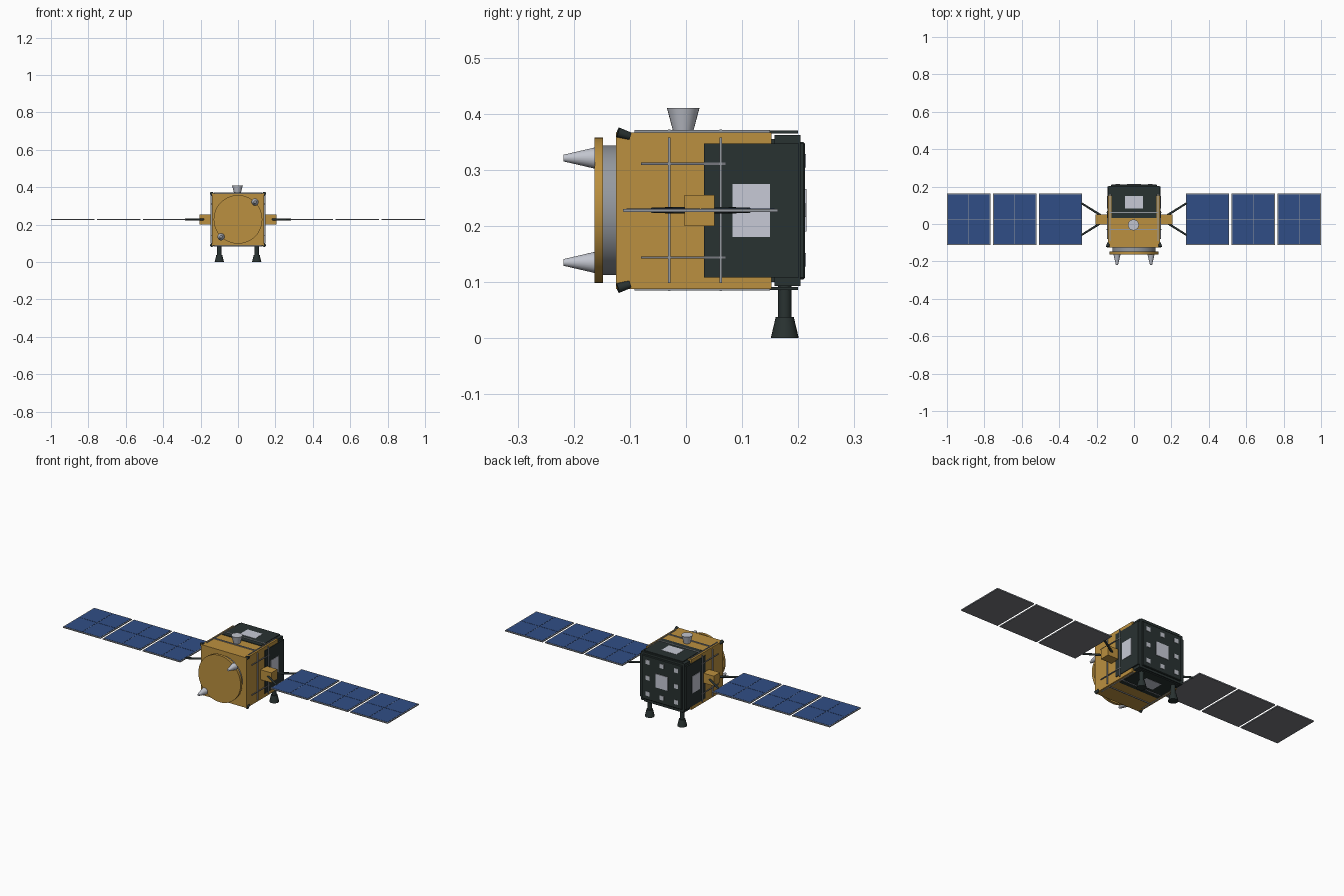
import bpy, bmesh
from mathutils import Vector

cube = bpy.data.objects.get("Cube")
if cube:
    bpy.data.objects.remove(cube, do_unlink=True)


def material(name, r, g, b):
    m = bpy.data.materials.new(name)
    m.use_nodes = True
    m.diffuse_color = (r, g, b, 1)
    bsdf = m.node_tree.nodes["Principled BSDF"]
    bsdf.inputs["Base Color"].default_value = (r, g, b, 1)
    bsdf.inputs["Roughness"].default_value = 0.6
    return m


GOLD = material("gold foil", 0.5, 0.28, 0.05)
DARK = material("dark green grey", 0.022, 0.032, 0.031)
PALE = material("pale radiator", 0.57, 0.59, 0.67)
SILVER = material("silver metal", 0.54, 0.56, 0.62)
STEEL = material("steel grey", 0.3, 0.32, 0.35)
BLUE = material("solar blue", 0.03, 0.076, 0.24)
BACKING = material("panel backing", 0.185, 0.19, 0.21)

MID = 0.228      # height of the body centre
WING_Y = 0.026   # centre line of the solar wings


def finish(bm, name, mats):
    bmesh.ops.recalc_face_normals(bm, faces=bm.faces[:])
    mesh = bpy.data.meshes.new(name)
    bm.to_mesh(mesh)
    bm.free()
    for m in mats:
        mesh.materials.append(m)
    obj = bpy.data.objects.new(name, mesh)
    bpy.context.collection.objects.link(obj)
    return obj


def box(name, x, y, z, mat, bevel=0):
    """Box from (low, high) pairs on each axis."""
    bm = bmesh.new()
    bmesh.ops.create_cube(bm, size=1)
    for v in bm.verts:
        for i, (lo, hi) in enumerate((x, y, z)):
            v.co[i] = (lo + hi) / 2 + v.co[i] * (hi - lo)
    if bevel:
        bmesh.ops.bevel(bm, geom=bm.edges[:], offset=bevel, segments=1, affect='EDGES')
    return finish(bm, name, [mat])


def span(c, half):
    return (c - half, c + half)


def tube(name, start, end, r1, r2, mat, sides=24):
    """Cylinder or cone between two points."""
    a, b = Vector(start), Vector(end)
    bm = bmesh.new()
    bmesh.ops.create_cone(bm, cap_ends=True, segments=sides, radius1=r1, radius2=r2,
                          depth=(b - a).length)
    turn = Vector((0, 0, 1)).rotation_difference(b - a)
    for v in bm.verts:
        v.co = turn @ v.co + (a + b) / 2
    for f in bm.faces:
        f.smooth = len(f.verts) == 4
    for e in bm.edges:
        e.smooth = all(len(f.verts) == 4 for f in e.link_faces)
    return finish(bm, name, [mat])


# Main body and dark rear section
box("body", (-0.14, 0.14), (-0.125, 0.152), (0.088, 0.367), GOLD)
box("rear_core", (-0.125, 0.125), (0.15, 0.2), (0.1, 0.355), DARK)
box("rear_block", (-0.135, 0.135), (0.158, 0.204), (0.093, 0.362), DARK)
box("rear_plate", (-0.122, 0.122), (0.2, 0.212), (0.105, 0.35), DARK, 0.003)
box("rear_radiator", span(0, 0.038), (0.21, 0.215), span(MID, 0.038), PALE)
for i in (-1, 0, 1):
    for k in (-1, 0, 1):
        if i or k:
            box("rear_tile", span(i * 0.088, 0.012), (0.21, 0.214),
                span(MID + k * 0.088, 0.012), SILVER)

# Front ring, cover disc and two horns
tube("front_ring", (0, -0.125, MID), (0, -0.15, MID), 0.115, 0.115, STEEL, 48)
tube("front_disc", (0, -0.148, MID), (0, -0.163, MID), 0.13, 0.13, GOLD, 48)
for s in (-1, 1):
    x, z = s * 0.091, MID + s * 0.093
    tube("front_horn", (x, -0.162, z), (x, -0.218, z), 0.019, 0.006, SILVER)

# Top nozzle
tube("top_nozzle", (-0.003, -0.005, 0.365), (-0.003, -0.005, 0.41), 0.017, 0.029, SILVER)

# Panels and rods on the top and bottom
for s in (-1, 1):
    face = MID + s * 0.141

    def layer(depth):
        return tuple(sorted((MID + s * 0.137, face + s * depth)))
    box("deck_panel", (-0.12, 0.12), (0.032, 0.2), layer(0.001), DARK)
    box("deck_radiator", span(0, 0.047), (0.083, 0.15), layer(0.002), PALE)
    for x in (-0.128, 0.128):
        box("deck_long_rod", span(x, 0.002), (-0.092, 0.15), layer(0.002), STEEL)
    for y in (-0.03, 0.062):
        box("deck_cross_rod", (-0.13, 0.13), span(y, 0.0025), layer(0.003), STEEL)

# Everything that repeats on the left and right
for s in (-1, 1):
    def across(a, b):
        return tuple(sorted((s * a, s * b)))
    box("side_panel", across(0.13, 0.143), (0.032, 0.201), (0.108, 0.347), DARK)
    box("side_radiator", across(0.14, 0.145), (0.083, 0.15), (0.18, 0.275), PALE)
    for y in (-0.03, 0.062):
        box("side_upright_rod", across(0.139, 0.146), span(y, 0.0025), (0.098, 0.358), STEEL)
    for z in (0.144, 0.311):
        box("side_long_rod", across(0.139, 0.145), (-0.08, 0.07), span(z, 0.002), BACKING)

    # Wing mount and forked yoke
    box("wing_mount", across(0.14, 0.207), span(WING_Y - 0.002, 0.027), (0.2, 0.255), GOLD)
    for k in (-1, 1):
        tube("wing_yoke", (s * 0.18, WING_Y + k * 0.022, MID),
             (s * 0.282, WING_Y + k * 0.086, MID), 0.006, 0.005, DARK, 12)

    # Solar wing of three framed panels
    for n in range(3):
        x0 = 0.277 + n * 0.2455
        x1 = x0 + 0.232
        box("solar_frame", across(x0, x1), span(WING_Y, 0.138), (0.2255, 0.2305), STEEL)
        box("solar_backing", across(x0 + 0.001, x1 - 0.001), span(WING_Y, 0.137),
            (0.2245, 0.227), BACKING)
        for i in (0, 1):
            a = x0 + 0.005 + i * 0.112
            for k in (-1, 1):
                box("solar_cell", across(a, a + 0.11), span(WING_Y + k * 0.0665, 0.0655),
                    (0.229, 0.2315), BLUE)

    # Nozzles underneath
    tube("leg_shaft", (s * 0.1, 0.176, 0.1), (s * 0.1, 0.176, 0.036), 0.012, 0.012, DARK)
    tube("leg_bell", (s * 0.1, 0.176, 0.038), (s * 0.1, 0.176, 0), 0.016, 0.025, DARK)

    # Corner thrusters
    for k in (-1, 1):
        tube("corner_thruster", (s * 0.137, -0.1, MID + k * 0.132),
             (s * 0.141, -0.122, MID + k * 0.139), 0.007, 0.009, DARK, 12)
